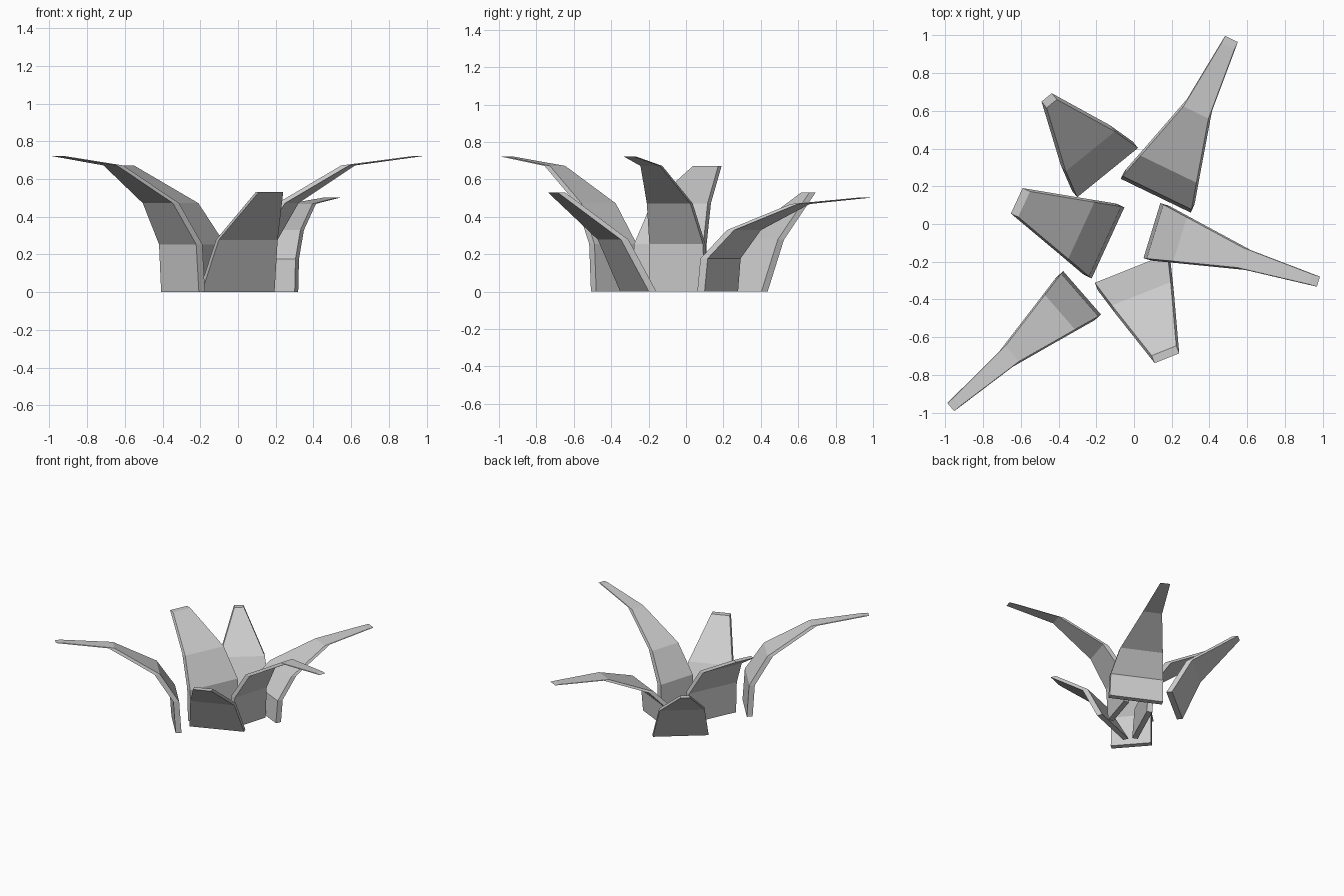
import bpy
from mathutils import Vector

if "Cube" in bpy.data.objects:
    bpy.data.objects.remove(bpy.data.objects["Cube"])

THICK = 0.043  # horizontal thickness of every blade


def leaf(name, base, direction, rings):
    """Blade from rings of (outward offset, width, height)."""
    d = Vector((direction[0], direction[1], 0)).normalized()
    side = Vector((-d.y, d.x, 0))
    origin = Vector((base[0], base[1], 0))
    verts, faces = [], []
    for off, width, z in rings:
        for o, s in ((off, -1), (off, 1), (off + THICK, 1), (off + THICK, -1)):
            verts.append(origin + d * o + side * (s * width / 2) + Vector((0, 0, z)))
    for r in range(len(rings) - 1):
        a = r * 4
        for k in range(4):
            n = (k + 1) % 4
            faces.append((a + k, a + 4 + k, a + 4 + n, a + n))
    last = len(verts) - 4
    faces.append((0, 1, 2, 3))
    faces.append((last + 3, last + 2, last + 1, last))
    me = bpy.data.meshes.new(name)
    me.from_pydata(verts, [], faces)
    me.update()
    bpy.context.collection.objects.link(bpy.data.objects.new(name, me))


def long_profile(w=1.0, h=1.0, count=5):
    rings = [(0, .305, 0), (.017, .30, .254), (.156, .243, .472),
             (.49, .109, .672), (.88, .056, .722)]
    return [(o, x * w, z * h) for o, x, z in rings[:count]]


def short_profile(tip):
    return [(0, .415, 0), (.145, .335, .278), (.47, tip, .53)]


# long arching leaves
leaf("leaf_right", (.095, -.035), (.956, -.293), long_profile())
leaf("leaf_front_left", (-.275, -.365), (-.754, -.656), long_profile())
leaf("leaf_back_right", (.115, .15), (.435, .90), long_profile(1.35, .697))

# leaf without the drooping tip
leaf("leaf_left", (-.1375, -.10), (-.908, .418), long_profile(1.36, 1, 4))

# short leaves
leaf("leaf_front", (-.015, -.235), (.37, -.93), short_profile(.14))
leaf("leaf_back_left", (-.14, .2725), (-.63, .777), short_profile(.07))
